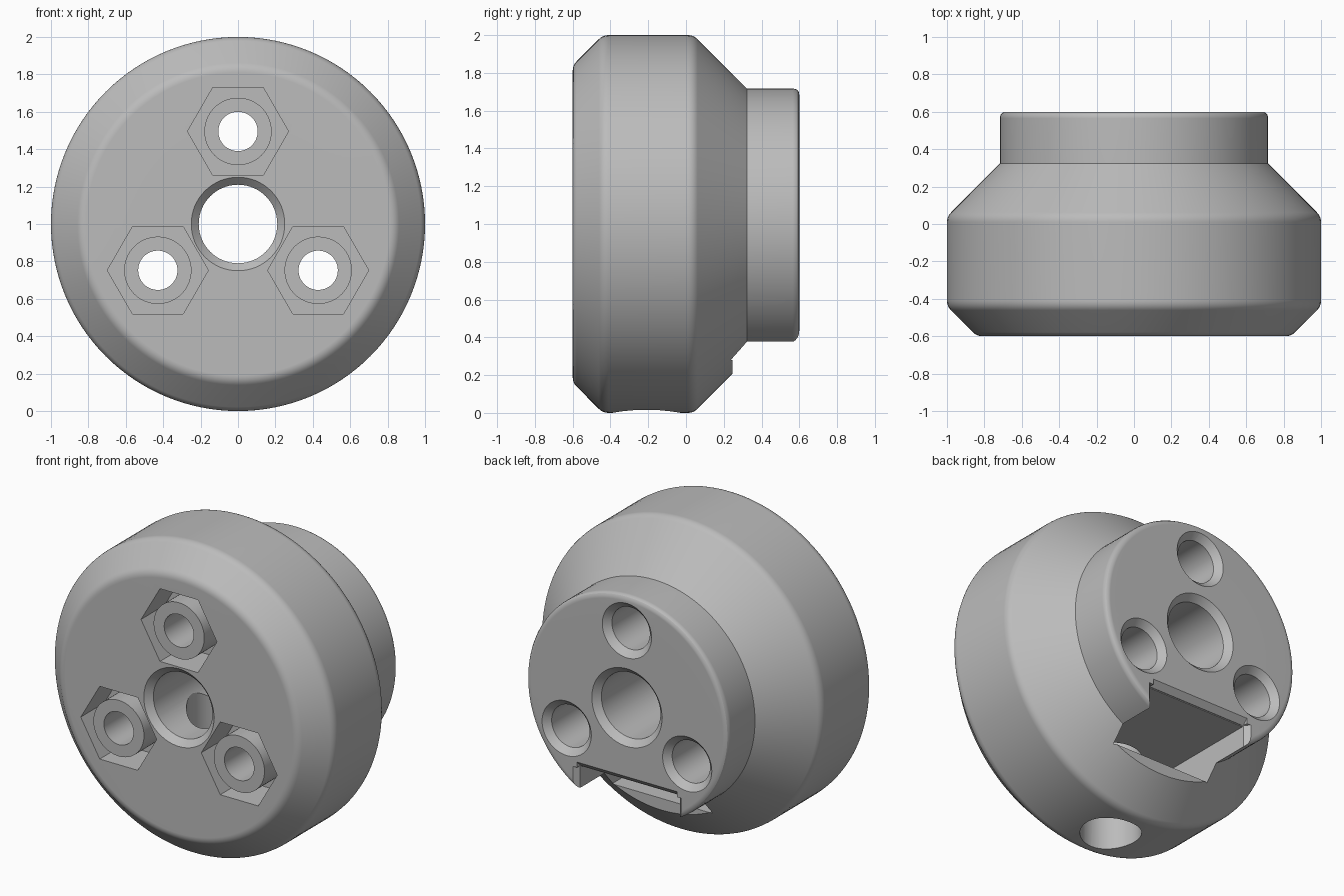
import bpy, bmesh, math
from mathutils import Vector

cube = bpy.data.objects.get("Cube")
if cube:
    bpy.data.objects.remove(cube, do_unlink=True)

grey = bpy.data.materials.new("plain_grey")
grey.use_nodes = True
COLOUR = (0.5, 0.5, 0.5, 1)
grey.diffuse_color = COLOUR
grey.node_tree.nodes["Principled BSDF"].inputs["Base Color"].default_value = COLOUR


def finish(name, bm):
    bmesh.ops.recalc_face_normals(bm, faces=bm.faces)
    mesh = bpy.data.meshes.new(name)
    bm.to_mesh(mesh)
    bm.free()
    mesh.materials.append(grey)
    obj = bpy.data.objects.new(name, mesh)
    bpy.context.collection.objects.link(obj)
    return obj


def lathe(name, profile, cx=0.0, cz=1.0, sides=64):
    """Closed solid turned about a y-parallel axis from (radius, y) points."""
    bm = bmesh.new()
    rings = []
    for r, y in profile:
        angles = [math.tau * i / sides for i in range(sides)]
        rings.append([bm.verts.new((cx + r * math.cos(a), y, cz + r * math.sin(a)))
                      for a in angles])
    for a, b in zip(rings, rings[1:]):
        for i in range(sides):
            j = (i + 1) % sides
            bm.faces.new((a[i], a[j], b[j], b[i]))
    bm.faces.new(rings[0])
    bm.faces.new(rings[-1])
    return finish(name, bm)


def prism(name, points, extrusion):
    """Solid made by sweeping a polygon along a vector."""
    bm = bmesh.new()
    face = bm.faces.new([bm.verts.new(p) for p in points])
    swept = bmesh.ops.extrude_face_region(bm, geom=[face])["geom"]
    verts = [v for v in swept if isinstance(v, bmesh.types.BMVert)]
    bmesh.ops.translate(bm, verts=verts, vec=extrusion)
    return finish(name, bm)


def rounded(points, size, steps=4):
    """Round each profile corner that has a non-zero size."""
    result = [points[0]]
    for i in range(1, len(points) - 1):
        p, c, n = (Vector(points[k]) for k in (i - 1, i, i + 1))
        if not size[i]:
            result.append(tuple(c))
            continue
        a = c + (p - c).normalized() * size[i]
        b = c + (n - c).normalized() * size[i]
        for s in range(steps + 1):
            t = s / steps
            result.append(tuple(a * (1 - t) ** 2 + c * 2 * t * (1 - t) + b * t * t))
    return result + [points[-1]]


def combine(target, tool, operation="DIFFERENCE"):
    mod = target.modifiers.new("combine", "BOOLEAN")
    mod.operation, mod.solver, mod.object = operation, "EXACT", tool
    bpy.ops.object.select_all(action="DESELECT")
    target.select_set(True)
    bpy.context.view_layer.objects.active = target
    bpy.ops.object.modifier_apply(modifier=mod.name)
    bpy.data.objects.remove(tool, do_unlink=True)


FRONT, BACK, CHAMFER = -0.6, 0.6, 0.04

# Turned body with conical shoulder and rear hub
outline = [(0.5, FRONT), (0.84, FRONT), (1, -0.44), (1, 0.04),
           (0.717, 0.323), (0.717, BACK), (0.5, BACK)]
body = lathe("hub_body", rounded(outline, [0, 0.03, 0.03, 0.03, 0, 0.035, 0]), sides=128)

# Three bolt positions: hex recess around a flush sleeve, drilled right through
for k in range(3):
    angle = math.radians(90 + 120 * k)
    x, z = 0.495 * math.cos(angle), 1 + 0.495 * math.sin(angle)
    combine(body, lathe("hex_cutter", [(0.27, FRONT - 0.1), (0.27, -0.36)], x, z, 6))
    combine(body, lathe("sleeve", [(0.18, FRONT), (0.18, -0.3)], x, z), "UNION")
    bolt = [(0.105, FRONT - 0.1), (0.105, 0.1), (0.135, 0.1), (0.135, BACK - CHAMFER),
            (0.175, BACK), (0.175, BACK + 0.1)]
    combine(body, lathe("bolt_cutter", bolt, x, z))

# Central bore with chamfered mouths
bore = [(0.25, FRONT - 0.1), (0.25, FRONT), (0.21, FRONT + CHAMFER),
        (0.21, BACK - CHAMFER), (0.25, BACK), (0.25, BACK + 0.1)]
combine(body, lathe("bore_cutter", bore))

# Nut slot opening through the bottom of the hub
HALF = 0.355
slot = [(-0.5, 0.28), (0.245, 0.28), (0.245, -0.1), (0.7, -0.1), (0.7, 0.555),
        (BACK, 0.555), (BACK - CHAMFER, 0.515), (-0.5, 0.515)]
combine(body, prism("slot_cutter", [(-HALF, y, z) for y, z in slot], (2 * HALF, 0, 0)))
lip = [(-HALF + 0.01, 0.56), (HALF - 0.01, 0.56), (HALF + 0.05, 0.62), (-HALF - 0.05, 0.62)]
combine(body, prism("lip_cutter", [(x, y, 0.1) for x, y in lip], (0, 0, 0.42)))

# Radial screw hole from the underside into the bore
circle = [(0.18 * math.cos(math.tau * i / 64), -0.21 + 0.18 * math.sin(math.tau * i / 64), -0.1)
          for i in range(64)]
combine(body, prism("screw_cutter", circle, (0, 0, 1.1)))

# Smooth curved surfaces, crisp machined edges
bpy.ops.object.shade_smooth_by_angle(angle=math.radians(25))
weighted = body.modifiers.new("weighted_normals", "WEIGHTED_NORMAL")
weighted.keep_sharp = True
